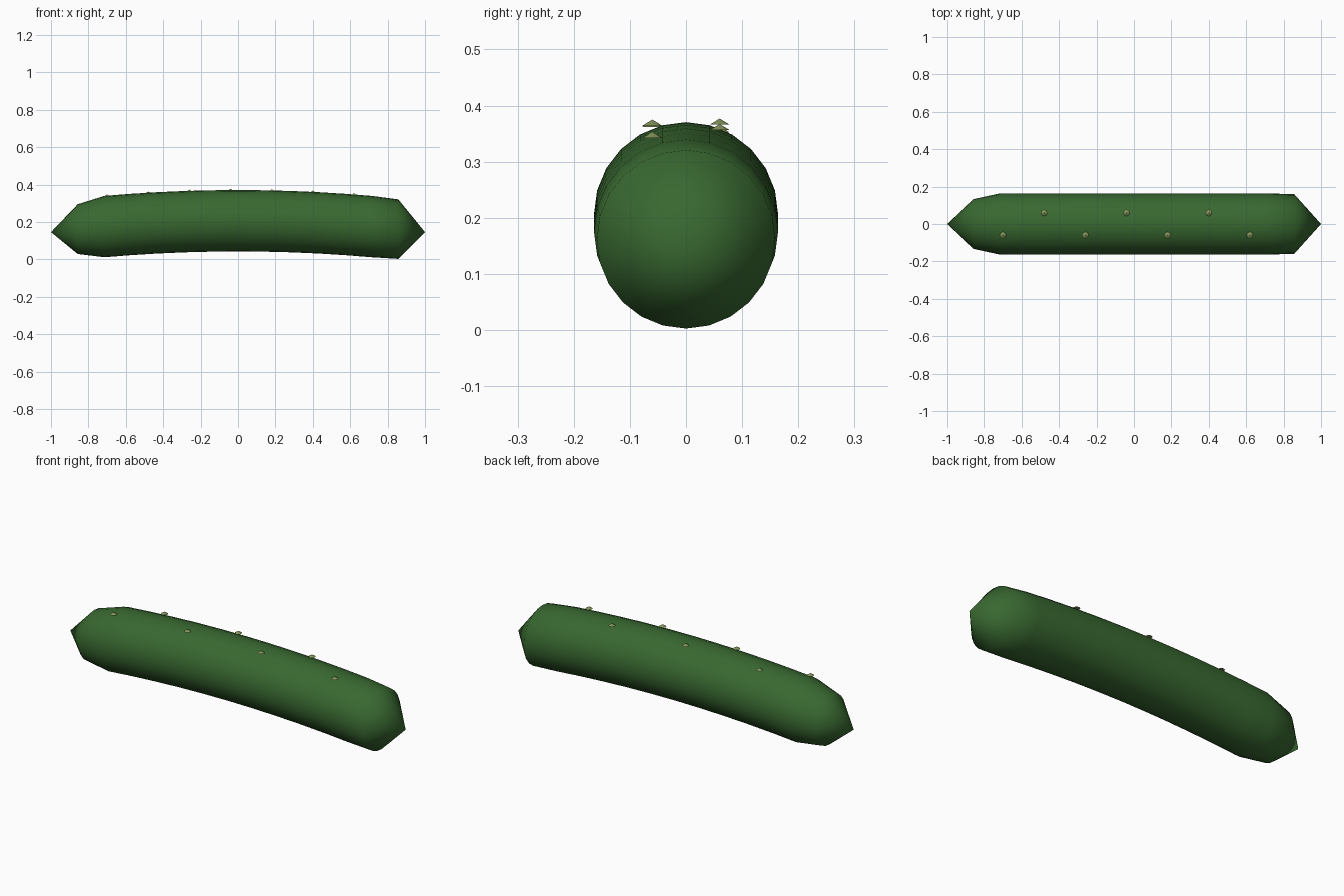
import bpy, bmesh
from math import sin, cos, tau

if "Cube" in bpy.data.objects:
    bpy.data.objects.remove(bpy.data.objects["Cube"])

SIDES = 24
STEPS = 14


def mid_z(x):
    # gently arched centre line
    return 0.2065 - 0.061 * x * x


def material(name, rgb):
    m = bpy.data.materials.new(name)
    m.diffuse_color = (*rgb, 1)
    m.use_nodes = True
    m.node_tree.nodes["Principled BSDF"].inputs["Base Color"].default_value = m.diffuse_color
    return m


def finish(bm, name, mat, smooth):
    bmesh.ops.recalc_face_normals(bm, faces=bm.faces)
    for f in bm.faces:
        f.smooth = smooth
    me = bpy.data.meshes.new(name)
    bm.to_mesh(me)
    bm.free()
    me.materials.append(mat)
    ob = bpy.data.objects.new(name, me)
    bpy.context.collection.objects.link(ob)
    return ob


skin = material("skin_green", (0.04, 0.14, 0.03))
pale = material("pale_green", (0.22, 0.30, 0.10))

# Body: vertical rings along the arch, closed by a pointed tip at each end
bm = bmesh.new()
special = {1: 0.133, STEPS - 1: 0.159}
rings = []
for i in range(1, STEPS):
    x = -1 + 2 * i / STEPS
    r = special.get(i, 0.164)
    rings.append([bm.verts.new((x, r * sin(tau * k / SIDES), mid_z(x) + r * cos(tau * k / SIDES)))
                  for k in range(SIDES)])
for a, b in zip(rings, rings[1:]):
    for k in range(SIDES):
        n = (k + 1) % SIDES
        bm.faces.new((a[k], a[n], b[n], b[k]))
for x, ring in ((-1, rings[0]), (1, rings[-1])):
    tip = bm.verts.new((x, 0, mid_z(x)))
    for k in range(SIDES):
        bm.faces.new((tip, ring[k], ring[(k + 1) % SIDES]))
finish(bm, "body", skin, True)

# Bumps: small flat cones in two staggered rows on top
for i in range(7):
    x = -0.70 + 0.22 * i
    y = 0.06 if i % 2 else -0.06
    bm = bmesh.new()
    bmesh.ops.create_cone(bm, cap_ends=True, segments=8, radius1=0.018, radius2=0, depth=0.011)
    ob = finish(bm, f"bump_{i + 1}", pale, False)
    ob.location = (x, y, mid_z(x) + 0.165)
